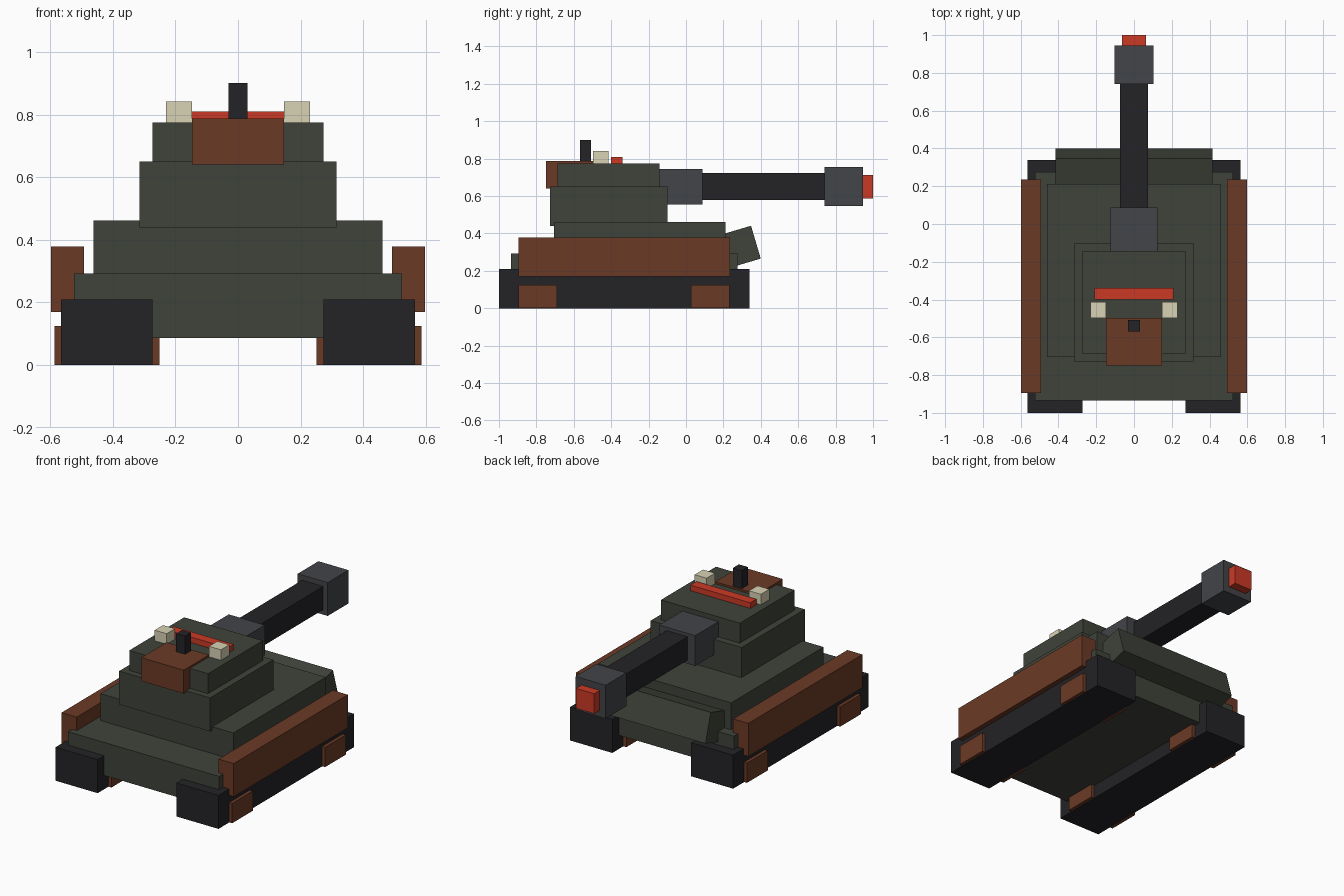
import bpy, bmesh, math
from mathutils import Matrix

if "Cube" in bpy.data.objects:
    bpy.data.objects.remove(bpy.data.objects["Cube"])


def material(name, rgb):
    m = bpy.data.materials.new(name)
    m.diffuse_color = (*rgb, 1)
    m.use_nodes = True
    m.node_tree.nodes["Principled BSDF"].inputs["Base Color"].default_value = m.diffuse_color
    return m


GREEN = material("olive_green", (0.050, 0.057, 0.042))
BROWN = material("rust_brown", (0.147, 0.042, 0.019))
BLACK = material("near_black", (0.017, 0.017, 0.020))
STEEL = material("steel_grey", (0.056, 0.058, 0.065))
RED = material("signal_red", (0.60, 0.042, 0.019))
CREAM = material("lamp_cream", (0.69, 0.65, 0.46))


def box(name, x, y, z, mat, tilt=0.0):
    """Box from (min, max) ranges, optionally tilted about its own x axis."""
    size = [b - a for a, b in (x, y, z)]
    bm = bmesh.new()
    bmesh.ops.create_cube(bm, size=1, matrix=Matrix.Diagonal((*size, 1)))
    mesh = bpy.data.meshes.new(name)
    bm.to_mesh(mesh)
    bm.free()
    mesh.materials.append(mat)
    ob = bpy.data.objects.new(name, mesh)
    ob.location = [(a + b) / 2 for a, b in (x, y, z)]
    ob.rotation_euler.x = tilt
    bpy.context.collection.objects.link(ob)
    return ob


def mid(name, half, y, z, mat, tilt=0.0):
    """Box centred on x = 0."""
    return box(name, (-half, half), y, z, mat, tilt)


def pair(name, x, y, z, mat):
    """Left and right copies of a box."""
    box(name + "_right", x, y, z, mat)
    box(name + "_left", (-x[1], -x[0]), y, z, mat)


# Running gear
pair("track", (0.273, 0.565), (-1.0, 0.34), (0, 0.21), BLACK)
for end, y in (("front", (-0.895, -0.69)), ("back", (0.027, 0.232))):
    pair("wheel_block_" + end, (0.251, 0.586), y, (0.001, 0.125), BROWN)
pair("side_skirt", (0.492, 0.597), (-0.895, 0.235), (0.17, 0.378), BROWN)

# Hull
mid("lower_hull", 0.524, (-0.935, 0.275), (0.086, 0.293), GREEN)
mid("upper_hull", 0.461, (-0.705, 0.212), (0.28, 0.461), GREEN)
mid("sloped_plate", 0.415, (0.168, 0.378), (0.232, 0.415), GREEN,
    math.radians(16.5))

# Turret
mid("turret_base", 0.315, (-0.727, -0.10), (0.44, 0.65), GREEN)
mid("turret_top", 0.273, (-0.687, -0.143), (0.64, 0.775), GREEN)
mid("stowage_box", 0.147, (-0.748, -0.498), (0.64, 0.787), BROWN)
mid("antenna", 0.031, (-0.568, -0.508), (0.775, 0.90), BLACK)
mid("roof_stripe", 0.208, (-0.40, -0.34), (0.765, 0.81), RED)
pair("lamp", (0.147, 0.23), (-0.497, -0.414), (0.765, 0.841), CREAM)

# Gun
mid("gun_mantlet", 0.125, (-0.145, 0.087), (0.555, 0.745), STEEL)
mid("gun_barrel", 0.073, (0.07, 0.76), (0.578, 0.724), BLACK)
mid("muzzle_block", 0.104, (0.74, 0.945), (0.547, 0.756), STEEL)
mid("muzzle_tip", 0.063, (0.93, 1.0), (0.588, 0.713), RED)
